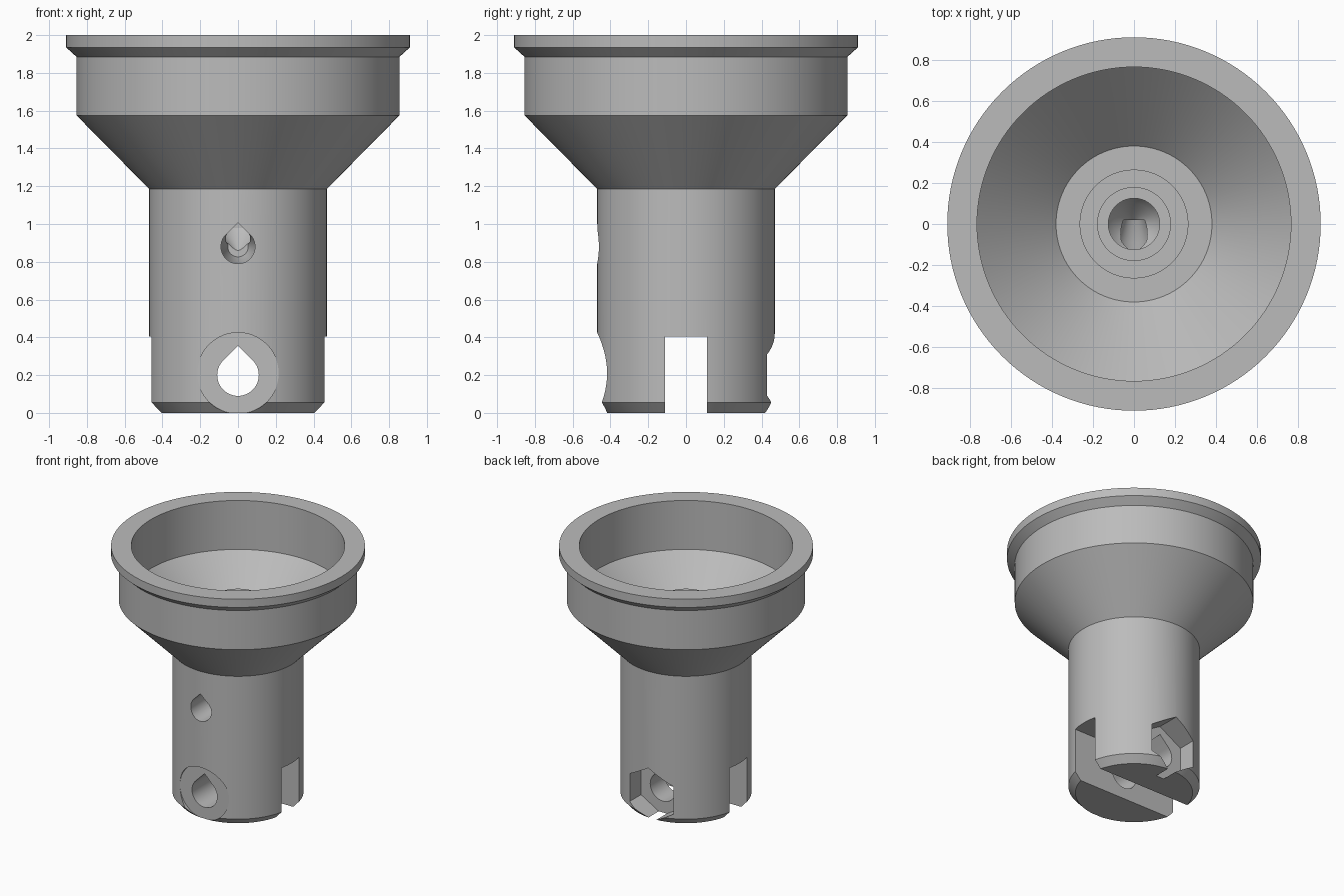
import bpy, bmesh
from math import sin, cos, pi, radians

SEGMENTS = 128

old = bpy.data.objects.get("Cube")
if old:
    bpy.data.objects.remove(old, do_unlink=True)

grey = bpy.data.materials.new("plain grey")
grey.use_nodes = True
grey.diffuse_color = (0.5, 0.5, 0.5, 1)
grey.node_tree.nodes["Principled BSDF"].inputs["Base Color"].default_value = grey.diffuse_color


def make_object(name, bm):
    bmesh.ops.recalc_face_normals(bm, faces=bm.faces)
    mesh = bpy.data.meshes.new(name)
    bm.to_mesh(mesh)
    bm.free()
    mesh.materials.append(grey)
    obj = bpy.data.objects.new(name, mesh)
    bpy.context.collection.objects.link(obj)
    return obj


def lathe(name, profile):
    """Spin (radius, height) points about z; the ends lie on the axis."""
    bm = bmesh.new()
    verts = [bm.verts.new((r, 0, z)) for r, z in profile]
    edges = [bm.edges.new(pair) for pair in zip(verts, verts[1:])]
    bmesh.ops.spin(bm, geom=verts + edges, cent=(0, 0, 0), axis=(0, 0, 1),
                   angle=2 * pi, steps=SEGMENTS, use_merge=True)
    bmesh.ops.remove_doubles(bm, verts=bm.verts, dist=0.0001)
    return make_object(name, bm)


def prism(name, outline, height, sections):
    """Loft an (x, z) outline through (y, scale) sections."""
    bm = bmesh.new()
    rings = [[bm.verts.new((x * s, y, height + z * s)) for x, z in outline]
             for y, s in sections]
    for a, b in zip(rings, rings[1:]):
        for i in range(len(a)):
            bm.faces.new((a[i - 1], a[i], b[i], b[i - 1]))
    bm.faces.new(rings[0])
    bm.faces.new(rings[-1])
    return make_object(name, bm)


def polygon(radius, count):
    return [(radius * sin(2 * pi * i / count), radius * cos(2 * pi * i / count))
            for i in range(count)]


def teardrop(radius, steps=48):
    arc = [radians(45 + 270 * i / steps) for i in range(steps + 1)]
    return [(0, radius * 2 ** 0.5)] + [(radius * sin(a), radius * cos(a)) for a in arc]


# Turned cup with stem, inner cone, stepped centre tube and blind bore
body = lathe("funnel_body", [
    (0, 0), (0.42, 0), (0.47, 0.055), (0.47, 1.185), (0.855, 1.575),
    (0.855, 1.885), (0.91, 1.935), (0.91, 2), (0.765, 2), (0.765, 1.613),
    (0.38, 1.228), (0.265, 1.228), (0.265, 1.38), (0.18, 1.38),
    (0.18, 1.575), (0.125, 1.575), (0.125, 0.98), (0.1, 0.94), (0, 0.84)])

# Slot, cross bolt hole, bolt head seat, nut pocket and side port
slot = [(-1, -0.3), (1, -0.3), (1, 0.405), (-1, 0.405)]
cutters = [
    prism("slot_cutter", slot, 0, [(-0.11, 1), (0.11, 1)]),
    prism("bolt_hole_cutter", teardrop(0.11), 0.2, [(-0.7, 1), (0.7, 1)]),
    prism("bolt_seat_cutter", polygon(0.215, 96), 0.21, [(-0.7, 1), (-0.418, 1)]),
    prism("nut_pocket_cutter", polygon(0.22, 6), 0.2, [(0.29, 1), (0.7, 1)]),
    prism("side_port_cutter", teardrop(0.09), 0.88, [(-0.7, 1), (-0.09, 1), (0.02, 0.6)]),
]

bpy.context.view_layer.objects.active = body
for cutter in cutters:
    cut = body.modifiers.new(cutter.name, "BOOLEAN")
    cut.operation = "DIFFERENCE"
    cut.solver = "EXACT"
    cut.object = cutter
    bpy.ops.object.modifier_apply(modifier=cut.name)
    bpy.data.objects.remove(cutter, do_unlink=True)

bpy.ops.object.select_all(action="DESELECT")
body.select_set(True)
bpy.ops.object.shade_smooth_by_angle(angle=radians(25))
